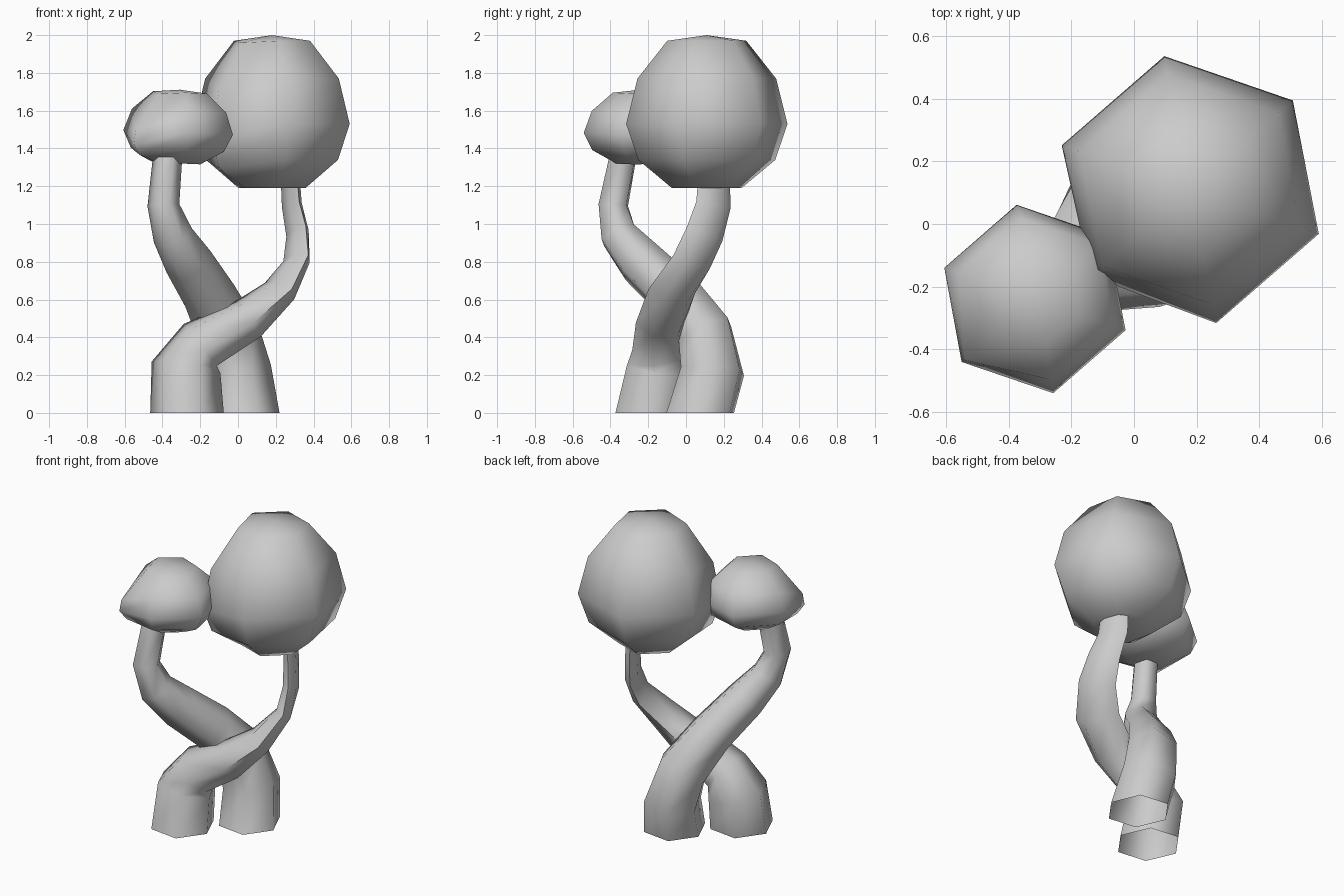
import bpy, bmesh, math
from mathutils import Vector, Matrix

cube = bpy.data.objects.get("Cube")
if cube:
    bpy.data.objects.remove(cube, do_unlink=True)

SIDES = 6

grey = bpy.data.materials.new("plain_grey")
grey.use_nodes = True
grey.diffuse_color = (0.6, 0.6, 0.6, 1)
grey.node_tree.nodes["Principled BSDF"].inputs["Base Color"].default_value = (0.6, 0.6, 0.6, 1)


def loft(name, rings, tips=()):
    """Skin a list of rings; tips, if given, close the first and last ring."""
    bm = bmesh.new()
    loops = [[bm.verts.new(p) for p in ring] for ring in rings]
    for a, b in zip(loops, loops[1:]):
        for i in range(SIDES):
            j = (i + 1) % SIDES
            bm.faces.new((a[i], a[j], b[j], b[i]))
    for loop, tip in zip((loops[0], loops[-1]), tips):
        v = bm.verts.new(tip)
        for i in range(SIDES):
            bm.faces.new((loop[i], loop[(i + 1) % SIDES], v))
    bmesh.ops.recalc_face_normals(bm, faces=bm.faces)
    mesh = bpy.data.meshes.new(name)
    bm.to_mesh(mesh)
    bm.free()
    mesh.materials.append(grey)
    obj = bpy.data.objects.new(name, mesh)
    bpy.context.collection.objects.link(obj)
    bpy.ops.object.select_all(action='DESELECT')
    obj.select_set(True)
    bpy.context.view_layer.objects.active = obj
    bpy.ops.object.shade_smooth_by_angle(angle=math.radians(75))


def trunk(name, path):
    """Sweep an open hexagon along (x, y, z, wide radius, narrow radius) points."""
    pts = [Vector(p[:3]) for p in path]
    rings = []
    for i, (c, p) in enumerate(zip(pts, path)):
        t = pts[min(i + 1, len(pts) - 1)] - pts[max(i - 1, 0)]
        t = Vector((0, 0, 1)) if i == 0 else t.normalized()
        wide = Vector((-0.4, 0.92, 0))
        wide = (wide - t * wide.dot(t)).normalized()
        narrow = t.cross(wide)
        angles = [math.tau * k / SIDES for k in range(SIDES)]
        rings.append([c + wide * p[3] * math.cos(a) + narrow * p[4] * math.sin(a)
                      for a in angles])
    # Outward winding follows the path direction
    loft(name, rings)


def crown(name, centre, radius, height, tilt, sagging):
    """Six-sided ball from a profile of (radius, height) fractions; one column sags."""
    profile = [(0.43, 0.0), (0.85, 0.185), (1, 0.42), (0.86, 0.716), (0.49, 0.963)]
    turn = Matrix.Translation(centre) @ Matrix.Rotation(math.radians(tilt), 4, 'Y')

    def place(r, h, a):
        return turn @ Vector((r * radius * math.cos(a), r * radius * math.sin(a),
                              (h - 0.42) * height))

    angles = [math.radians(41 + 360 * k / SIDES) for k in range(SIDES)]
    rings = [[place(*(low if k == 3 else usual), a) for k, a in enumerate(angles)]
             for usual, low in zip(profile, sagging)]
    loft(name, rings, (place(0, 0.03, 0), place(0, 1, 0)))


# Front trunk: sweeps towards the big crown and flattens as it rises
trunk("front_trunk", [
    (-0.27, -0.19, 0, 0.2, 0.195),
    (-0.275, -0.14, 0.24, 0.19, 0.185),
    (-0.2, -0.135, 0.36, 0.155, 0.145),
    (0.05, -0.13, 0.495, 0.14, 0.118),
    (0.22, -0.075, 0.645, 0.14, 0.08),
    (0.31, 0.03, 0.8, 0.12, 0.055),
    (0.315, 0.1, 0.95, 0.11, 0.047),
    (0.285, 0.145, 1.1, 0.1, 0.042),
    (0.275, 0.15, 1.27, 0.09, 0.04)])

# Back trunk: crosses behind and leans towards the small crown
trunk("back_trunk", [
    (0.03, 0.075, 0, 0.195, 0.19),
    (0.0, 0.14, 0.22, 0.182, 0.178),
    (-0.05, 0.1, 0.42, 0.165, 0.165),
    (-0.15, -0.05, 0.62, 0.142, 0.142),
    (-0.262, -0.24, 0.8, 0.13, 0.13),
    (-0.345, -0.355, 0.94, 0.108, 0.108),
    (-0.395, -0.385, 1.1, 0.085, 0.085),
    (-0.373, -0.335, 1.35, 0.078, 0.078)])

# Crowns
crown("big_crown", (0.18, 0.11, 1.53), 0.435, 0.81, 0,
      [(0.43, 0.0), (0.85, 0.13), (0.97, 0.31), (0.86, 0.63), (0.49, 0.95)])
crown("small_crown", (-0.317, -0.24, 1.485), 0.307, 0.39, 2.5,
      [(0.43, 0.0), (0.85, 0.09), (1, 0.23), (0.97, 0.42), (0.5, 0.93)])
